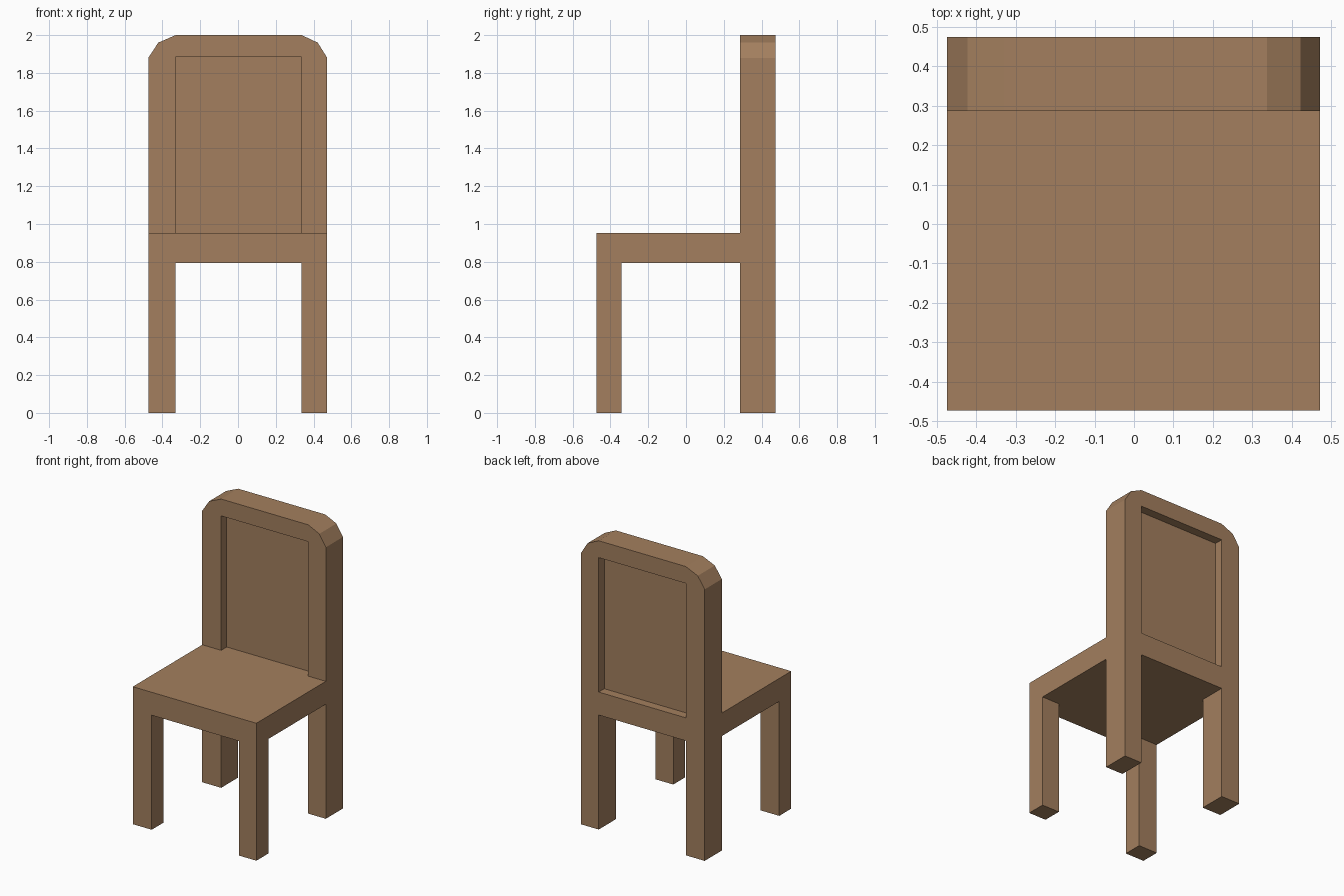
import bpy
import bmesh
from mathutils import Vector

if "Cube" in bpy.data.objects:
    bpy.data.objects.remove(bpy.data.objects["Cube"])

# One brown wood colour for the whole chair
wood = bpy.data.materials.new("brown wood")
wood.diffuse_color = (0.366, 0.212, 0.112, 1.0)
wood.use_nodes = True
wood.node_tree.nodes["Principled BSDF"].inputs["Base Color"].default_value = wood.diffuse_color

# Shared dimensions
L, R = -0.475, 0.472          # outer sides
IL, IR = -0.33, 0.337         # inner sides of the legs and posts
FRONT, BACK = -0.473, 0.474   # front and rear faces
POST = 0.287                  # front face of the rear posts
SEAT_LOW, SEAT_TOP = 0.793, 0.952


def extrude(name, points, offset):
    """Turn a closed outline into a solid part with flat faces."""
    bm = bmesh.new()
    face = bm.faces.new([bm.verts.new(p) for p in points])
    result = bmesh.ops.extrude_face_region(bm, geom=[face], use_keep_orig=True)
    moved = [v for v in result["geom"] if isinstance(v, bmesh.types.BMVert)]
    bmesh.ops.translate(bm, verts=moved, vec=Vector(offset))
    bmesh.ops.recalc_face_normals(bm, faces=bm.faces)
    mesh = bpy.data.meshes.new(name)
    bm.to_mesh(mesh)
    bm.free()
    mesh.materials.append(wood)
    obj = bpy.data.objects.new(name, mesh)
    bpy.context.collection.objects.link(obj)
    return obj


def box(name, x0, x1, y0, y1, z0, z1):
    outline = [(x0, y0, z0), (x1, y0, z0), (x1, y1, z0), (x0, y1, z0)]
    return extrude(name, outline, (0, 0, z1 - z0))


# Rear legs, posts and rounded top rail as one arch
arch = [(L, 0), (L, 1.88), (-0.422, 1.96), (IL, 2.0),
        (IR, 2.0), (0.422, 1.96), (R, 1.88), (R, 0),
        (IR, 0), (IR, 1.883), (IL, 1.883), (IL, 0)]
extrude("back_frame", [(x, POST, z) for x, z in arch], (0, BACK - POST, 0))

# Seat with a tongue that forms the rear rail between the posts
plan = [(L, FRONT), (R, FRONT), (R, POST), (IR, POST),
        (IR, BACK), (IL, BACK), (IL, POST), (L, POST)]
extrude("seat", [(x, y, SEAT_LOW) for x, y in plan], (0, 0, SEAT_TOP - SEAT_LOW))

# Thin panel recessed from both sides of the back
box("back_panel", IL, IR, 0.348, 0.413, SEAT_TOP, 1.883)

# Front legs
for side, x0, x1 in (("left", L, IL), ("right", IR, R)):
    box("front_leg_" + side, x0, x1, FRONT, -0.342, 0, SEAT_LOW)
